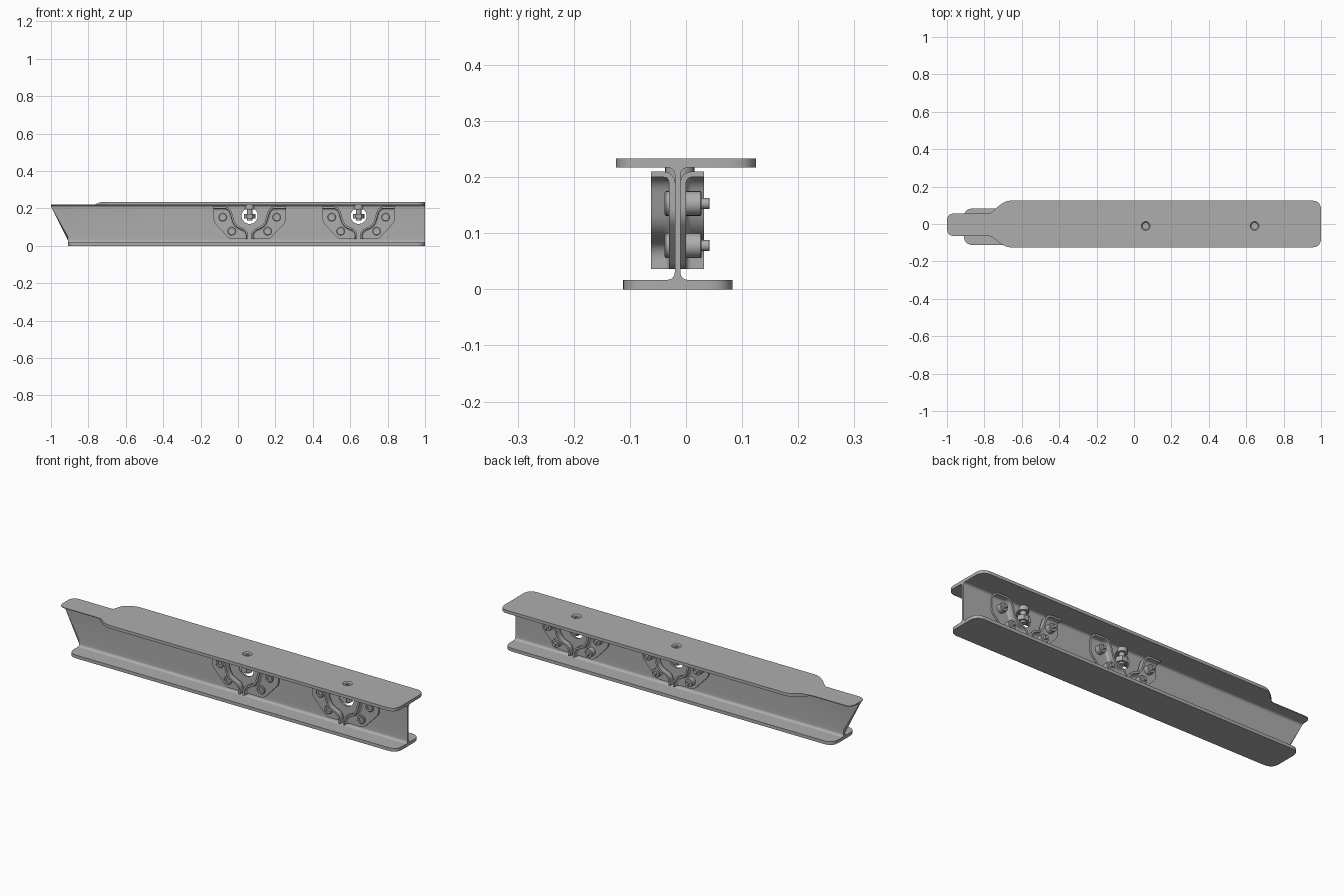
import bpy, bmesh, math
from mathutils import Vector, Matrix

if "Cube" in bpy.data.objects:
    bpy.data.objects.remove(bpy.data.objects["Cube"])

steel = bpy.data.materials.new("steel grey")
steel.use_nodes = True
steel.diffuse_color = (0.42, 0.42, 0.42, 1)
steel.node_tree.nodes["Principled BSDF"].inputs["Base Color"].default_value = (0.42, 0.42, 0.42, 1)

WEB_Y = -0.015
STATIONS = (0.0625, 0.645)


def finish(name, bm):
    bmesh.ops.remove_doubles(bm, verts=bm.verts, dist=0.00001)
    bmesh.ops.recalc_face_normals(bm, faces=bm.faces)
    mesh = bpy.data.meshes.new(name)
    bm.to_mesh(mesh)
    bm.free()
    mesh.materials.append(steel)
    ob = bpy.data.objects.new(name, mesh)
    bpy.context.collection.objects.link(ob)
    return ob


def rounded(points, closed=True, steps=8):
    """Points are (a, b, setback); each corner becomes a smooth curve."""
    out = []
    n = len(points)
    for i, (a, b, d) in enumerate(points):
        p = Vector((a, b))
        if d == 0 or (not closed and i in (0, n - 1)):
            out.append(p)
            continue
        before, after = Vector(points[i - 1][:2]), Vector(points[(i + 1) % n][:2])
        p0, p1 = p + (before - p).normalized() * d, p + (after - p).normalized() * d
        for k in range(steps + 1):
            t = k / steps
            out.append(p0 * (1 - t) ** 2 + p * (1.6 * t * (1 - t)) * 1.25 + p1 * t * t)
    return out


def loft(bm, rings, closed=True):
    """Join rings of 3D points and cap both ends."""
    rows = [[bm.verts.new(p) for p in ring] for ring in rings]
    n = len(rows[0])
    for r0, r1 in zip(rows, rows[1:]):
        for i in range(n):
            j = (i + 1) % n
            bm.faces.new((r0[i], r0[j], r1[j], r1[i]))
    bm.faces.new(rows[0])
    bm.faces.new(rows[-1])


def lathe(bm, profile, matrix, sides=24):
    """Turn a (radius, height) profile about local z."""
    rings = [[matrix @ Vector((r * math.cos(2 * math.pi * k / sides),
                               r * math.sin(2 * math.pi * k / sides), h))
              for k in range(sides)] for r, h in profile]
    loft(bm, rings)


def subtract(ob, cutter):
    mod = ob.modifiers.new("cut", 'BOOLEAN')
    mod.operation = 'DIFFERENCE'
    mod.solver = 'EXACT'
    mod.object = cutter
    bpy.context.view_layer.update()
    mesh = bpy.data.meshes.new_from_object(ob.evaluated_get(bpy.context.evaluated_depsgraph_get()))
    ob.modifiers.clear()
    ob.data = mesh
    bpy.data.objects.remove(cutter)


parts = []

# Top flange: rounded plate that narrows to a thinned tongue on the right end
half = [(1, 0.125, 0.05), (-0.685, 0.125, 0.03), (-0.745, 0.08, 0.02),
        (-0.765, 0.056, 0.015), (-1, 0.056, 0.04)]
plan = rounded(half + [(x, -y - (0.008 if abs(y) < 0.06 else 0), d) for x, y, d in reversed(half)])
bm = bmesh.new()
loft(bm, [[(p.x, p.y, z) for p in plan] for z in (0.217, 0.233)])
for cut_x in (-0.735, -0.765):
    bmesh.ops.bisect_plane(bm, geom=bm.verts[:] + bm.edges[:] + bm.faces[:],
                           plane_co=(cut_x, 0, 0), plane_no=(1, 0, 0))
for v in bm.verts:
    if v.co.z > 0.23:
        v.co.z -= 0.012 * min(1, max(0, (-0.735 - v.co.x) / 0.03))
top_flange = finish("top_flange", bm)

# Countersinks in the top flange
bm = bmesh.new()
for x in STATIONS:
    lathe(bm, [(0.016, 0.21), (0.016, 0.223), (0.024, 0.2332), (0.024, 0.24)],
          Matrix.Translation((x, WEB_Y + 0.004, 0)))
subtract(top_flange, finish("countersink_cutter", bm))
parts.append(top_flange)

# Bottom flange
plan = rounded([(1, 0.083, 0.05), (-0.91, 0.083, 0.05), (-0.91, -0.112, 0.05), (1, -0.112, 0.05)])
bm = bmesh.new()
loft(bm, [[(p.x, p.y, z) for p in plan] for z in (0, 0.017)])
parts.append(finish("bottom_flange", bm))

# Web with root fillets and a slanted end
side = []
for k in range(7):
    a = math.pi / 2 * k / 6
    side.append((0.018 - 0.013 * math.sin(a), 0.030 - 0.013 * math.cos(a)))
side += [(0.005, 0.05)] + [(w, 0.234 - z) for w, z in reversed(side)]
section = side + [(-w, z) for w, z in reversed(side)]
bm = bmesh.new()
slant = lambda z: -0.91 - 0.09 * min(1, max(0, (z - 0.05) / 0.16))
loft(bm, [[(slant(z), WEB_Y + w, z) for w, z in section],
          [(1, WEB_Y + w, z) for w, z in section]])
web = finish("web", bm)

# Round windows through the web
bm = bmesh.new()
along_y = Matrix.Rotation(-math.pi / 2, 4, 'X')
for x in STATIONS:
    lathe(bm, [(0.043, -0.1), (0.043, 0.1)], Matrix.Translation((x, WEB_Y, 0.16)) @ along_y, 40)
subtract(web, finish("window_cutter", bm))
parts.append(web)

# Folded bracket half: a plate on the web whose inner edge turns outward
path = rounded([(0.193, 0.21, 0), (0.105, 0.21, 0.035), (0.075, 0.11, 0.03),
                (0.008, 0.085, 0.033), (0.008, 0.036, 0)], closed=False)
normals = []
for i in range(len(path)):
    t = path[min(i + 1, len(path) - 1)] - path[max(i - 1, 0)]
    normals.append(Vector((-t.y, t.x)).normalized())
normals[0], normals[-1] = Vector((0, -1)), Vector((1, 0))
fold = [(0, 0.047), (0, 0.025), (0.002, 0.016), (0.006, 0.010), (0.012, 0.006), (0.02, 0.005),
        (0.02, 0.015), (0.014, 0.017), (0.011, 0.020), (0.01, 0.025), (0.01, 0.047)]
plate = [p + n * 0.02 for p, n in zip(path, normals)]
plate += rounded([(0.028, 0.036, 0), (0.107, 0.036, 0.015), (0.193, 0.127, 0.02),
                  (0.193, 0.19, 0)], closed=False)[1:-1]


def bracket_half(name, cx, sx, sy):
    put = lambda p, d: (cx + sx * p.x, WEB_Y + sy * d, p.y)
    bm = bmesh.new()
    loft(bm, [[put(p + n * o, d) for o, d in fold] for p, n in zip(path, normals)])
    loft(bm, [[put(p, d) for p in plate] for d in (0.005, 0.015)])
    return finish(name, bm)


head = [(0.011, 0.017), (0.011, 0.0225), (0.019, 0.0235), (0.022, 0.021), (0.022, 0.014)]
nut = [(0.022, 0.014), (0.022, 0.041), (0.020, 0.043), (0.010, 0.043), (0.010, 0.056), (0.009, 0.057)]

for number, cx in enumerate(STATIONS, 1):
    for sx, side_name in ((-1, "right"), (1, "left")):
        for sy, face_name in ((-1, "front"), (1, "back")):
            parts.append(bracket_half(f"{face_name}_{side_name}_bracket_{number}", cx, sx, sy))

    # Bolts: socket heads at the front, nuts and studs at the back
    bm = bmesh.new()
    for dx, z in ((-0.144, 0.153), (0.144, 0.153), (-0.096, 0.078), (0.096, 0.078)):
        spot = Matrix.Translation((cx + dx, WEB_Y, z))
        lathe(bm, head, spot @ Matrix.Rotation(math.pi / 2, 4, 'X'))
        lathe(bm, nut, spot @ along_y)
    parts.append(finish(f"bracket_bolts_{number}", bm))

    # Vertical screw from the top flange down to a nut in the web window
    spot = Matrix.Translation((cx, WEB_Y + 0.004, 0))
    bm = bmesh.new()
    lathe(bm, [(0.014, 0.135), (0.014, 0.20), (0.016, 0.222), (0.019, 0.226),
               (0.009, 0.226), (0.009, 0.221)], spot)
    lathe(bm, [(0.026, 0.195), (0.026, 0.217)], spot)
    parts.append(finish(f"top_screw_{number}", bm))
    bm = bmesh.new()
    lathe(bm, [(0.030, 0.145), (0.030, 0.170)], Matrix.Translation((cx, WEB_Y, 0)), 6)
    parts.append(finish(f"window_nut_{number}", bm))

# Smooth shading with crisp edges
bpy.ops.object.select_all(action='DESELECT')
for ob in parts:
    ob.select_set(True)
bpy.context.view_layer.objects.active = parts[0]
bpy.ops.object.shade_smooth_by_angle(angle=math.radians(35))
